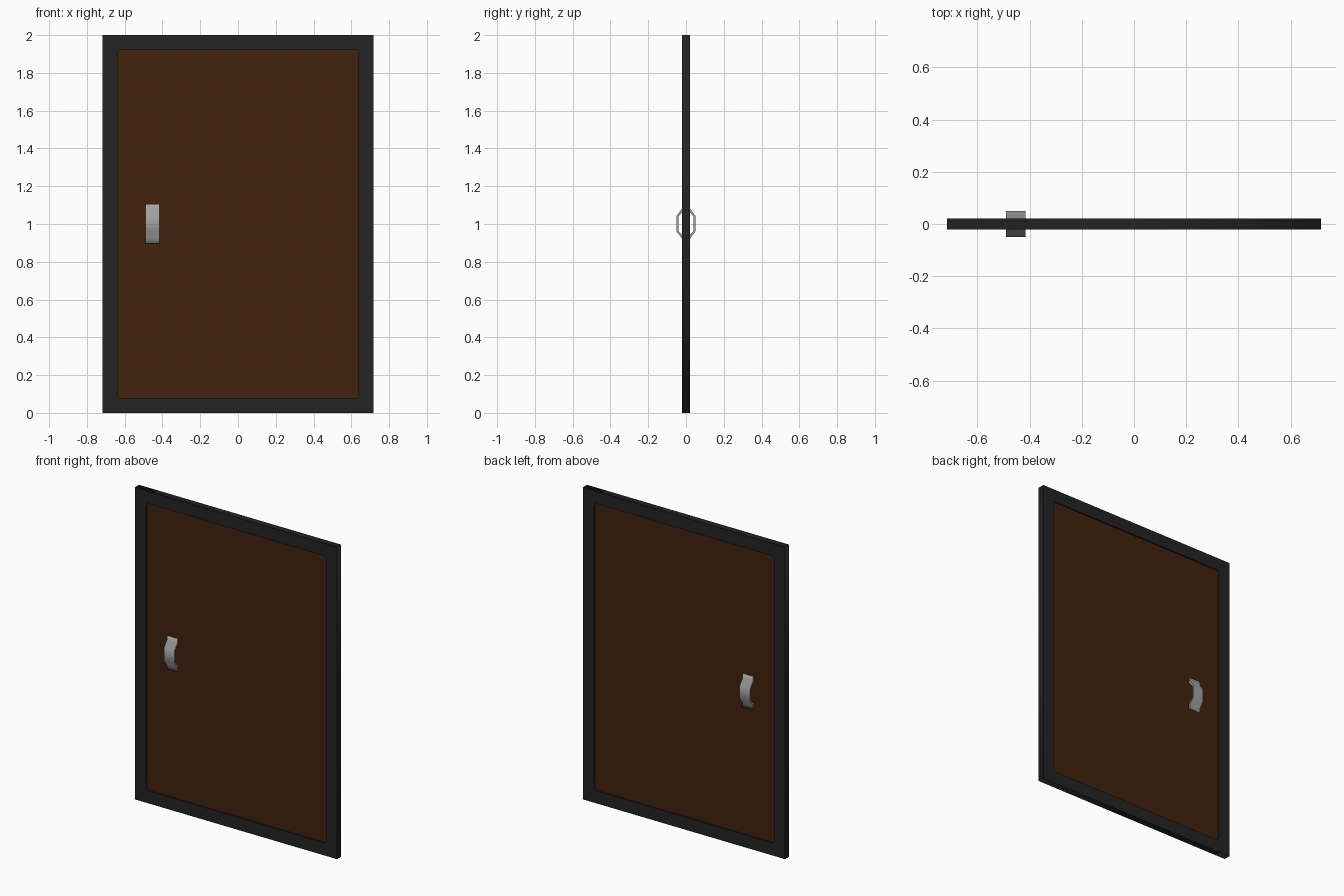
import bpy, math

if "Cube" in bpy.data.objects:
    bpy.data.objects.remove(bpy.data.objects["Cube"])

def material(name, color):
    m = bpy.data.materials.new(name)
    m.diffuse_color = (*color, 1)
    m.use_nodes = True
    m.node_tree.nodes["Principled BSDF"].inputs["Base Color"].default_value = m.diffuse_color
    return m

BLACK = material("charcoal", (0.017, 0.017, 0.017))
BROWN = material("dark brown wood", (0.054, 0.016, 0.004))
STEEL = material("steel grey", (0.36, 0.36, 0.36))

def extruded(name, loops, depth, mat, rotation, location=(0, 0, 0)):
    """Fill 2D loops (inner loops are holes) and extrude by depth."""
    cu = bpy.data.curves.new(name, 'CURVE')
    cu.dimensions, cu.fill_mode, cu.extrude = '2D', 'BOTH', depth / 2
    for pts in loops:
        s = cu.splines.new('POLY')
        s.points.add(len(pts) - 1)
        for p, (x, y) in zip(s.points, pts):
            p.co = (x, y, 0, 1)
        s.use_cyclic_u = True
    ob = bpy.data.objects.new(name, cu)
    bpy.context.collection.objects.link(ob)
    ob.rotation_euler, ob.location = rotation, location
    bpy.ops.object.select_all(action='DESELECT')
    ob.select_set(True)
    bpy.context.view_layer.objects.active = ob
    bpy.ops.object.convert(target='MESH')
    ob.data.materials.clear()
    ob.data.materials.append(mat)
    return ob

def chamfered(w, h, c):
    """Rectangle half-sizes w, h with corners cut by c."""
    return [(-w + c, -h), (w - c, -h), (w, -h + c), (w, h - c),
            (w - c, h), (-w + c, h), (-w, h - c), (-w, -h + c)]

# frame around the door
W, T = 0.717, 0.042
outer = [(-W, -1), (W, -1), (W, 1), (-W, 1)]
extruded("frame", [outer, chamfered(0.637, 0.92, 0.012)], T, BLACK,
         (math.pi / 2, 0, 0), (0, 0, 1))

# recessed wooden panel
P = 0.012
bpy.ops.mesh.primitive_cube_add(size=1, location=(0, 0, 1))
panel = bpy.context.object
panel.name = "panel"
panel.scale = (1.29, 2 * P, 1.86)
panel.data.materials.append(BROWN)

# bent strap handle on each face
t = 0.009
half = [(P - 0.002, 0.105), (P + t, 0.105), (P + t, 0.080), (0.05, 0.041)]
inner = [(0.05 - t, 0.037), (P, 0.073)]
profile = half + [(y, -z) for y, z in reversed(half)] \
    + [(P - 0.002, -0.073)] + [(y, -z) for y, z in inner[:1]] + inner[:1] + [(P - 0.002, 0.073)]
for name, side in (("back_handle", 1), ("front_handle", -1)):
    pts = [(side * y, z) for y, z in profile]
    extruded(name, [pts], 0.075, STEEL,
             (math.pi / 2, 0, math.pi / 2), (-0.453, 0, 1.002))
